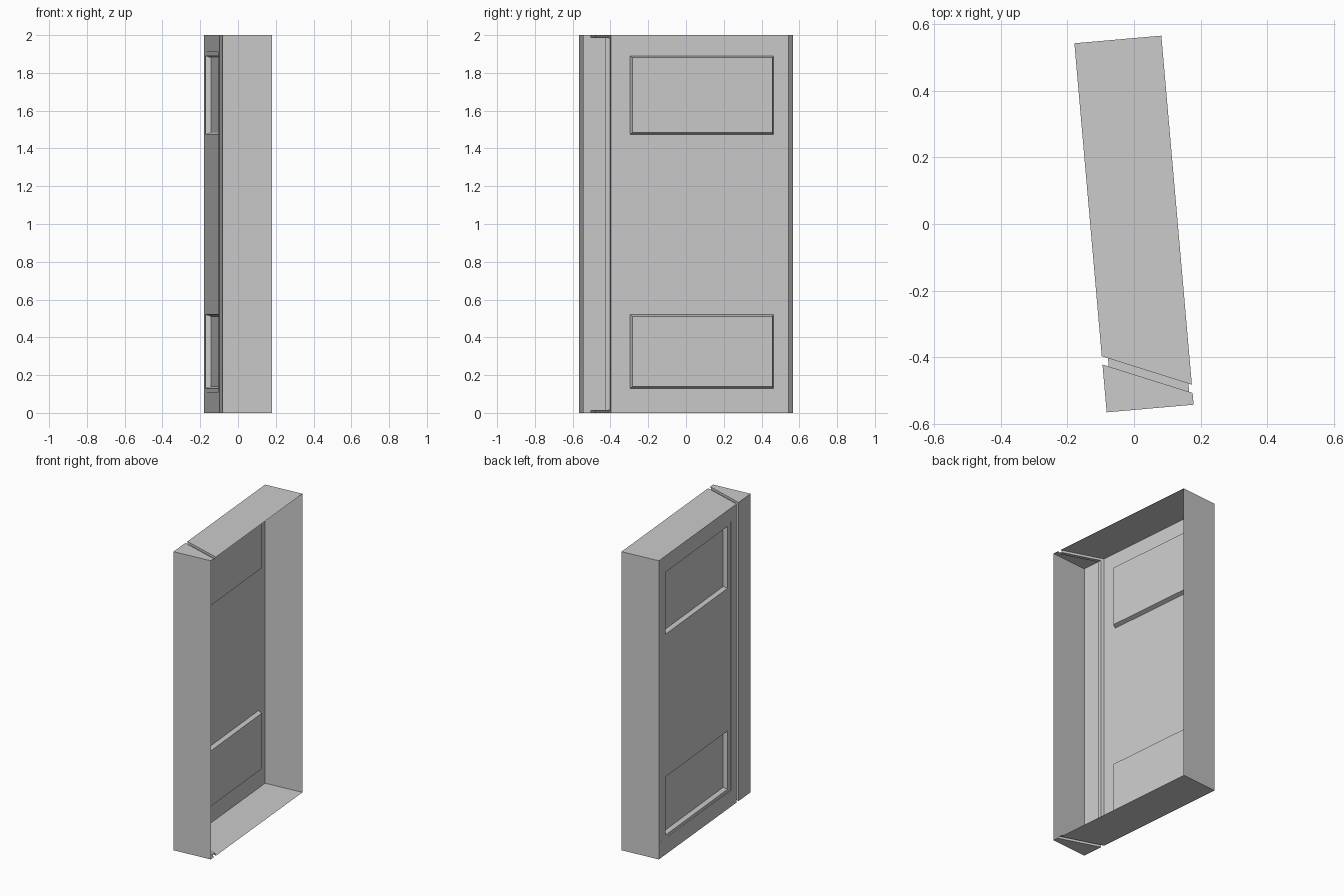
import bpy, bmesh
from math import radians
from mathutils import Vector

if "Cube" in bpy.data.objects:
    bpy.data.objects.remove(bpy.data.objects["Cube"])

TILT = radians(5)          # the whole door leaf is turned about z
W, L, H = 0.131, 0.556, 2  # half thickness, half length, height
SLOPE = -0.414             # slant of the dividing groove


def cut_y(x, base):
    return base + SLOPE * (x + W)


MAIN, WEDGE = -0.387, -0.412   # groove edges measured on the closed face


def finish(name, bm):
    bmesh.ops.remove_doubles(bm, verts=bm.verts, dist=1e-5)
    me = bpy.data.meshes.new(name)
    bm.to_mesh(me)
    bm.free()
    ob = bpy.data.objects.new(name, me)
    ob.rotation_euler.z = TILT
    bpy.context.collection.objects.link(ob)
    return ob


def quads(name, faces):
    bm = bmesh.new()
    for f in faces:
        bm.faces.new([bm.verts.new(p) for p in f])
    return finish(name, bm)


def cap(outline):
    # matching bottom and top sheets
    return [[(x, y, 0) for x, y in reversed(outline)],
            [(x, y, H) for x, y in outline]]


def upright(a, b):
    return [(*a, 0), (*b, 0), (*b, H), (*a, H)]


# main tray: top, bottom and far end; the +x side is open
main = [(-W, cut_y(-W, MAIN)), (W, cut_y(W, MAIN)), (W, L), (-W, L)]
quads("main_tray", cap(main) + [upright(main[2], main[3])])

# wedge tray at the near end, also open on +x
wedge = [(-W, -L), (W, -L), (W, cut_y(W, WEDGE)), (-W, cut_y(-W, WEDGE))]
quads("wedge_tray", cap(wedge) + [upright(wedge[0], wedge[1]),
                                  upright(wedge[3], wedge[0])])

# groove wrapping over top, closed face and bottom
outer = [(W, H), (-W, H), (-W, 0), (W, 0)]
inner = [(W - 0.01, H - 0.015), (-W + 0.018, H - 0.015),
         (-W + 0.018, 0.015), (W - 0.01, 0.015)]


def on(p, base):
    return (p[0], cut_y(p[0], base), p[1])


groove = []
for i in range(3):
    a, b, c, d = outer[i], outer[i + 1], inner[i + 1], inner[i]
    groove.append([on(p, MAIN) for p in (a, b, c, d)])
    groove.append([on(p, WEDGE) for p in (d, c, b, a)])
    groove.append([on(d, MAIN), on(c, MAIN), on(c, WEDGE), on(d, WEDGE)])
quads("dividing_groove", groove)

# closed face: a grid of panels
ys = [MAIN, -0.32, -0.286, 0.477, L]
zs = [0, 0.11, 0.13, 0.52, 1.475, 1.89, 1.91, H]
bm = bmesh.new()
grid = [[bm.verts.new((-W, y, z)) for z in zs] for y in ys]
cells = {}
for i in range(len(ys) - 1):
    for j in range(len(zs) - 1):
        cells[i, j] = bm.faces.new((grid[i][j], grid[i][j + 1],
                                    grid[i + 1][j + 1], grid[i + 1][j]))
bm.normal_update()

# two recessed panels with tapered sides
recesses = [cells[2, 2], cells[2, 4]]
bmesh.ops.inset_individual(bm, faces=recesses, thickness=0.013)
for f in recesses:
    for v in f.verts:
        v.co.x += 0.027

# shallow sunk field around both panels, fading out at the far end
field = [f for f in bm.faces
         if all(v.co.y > -0.321 and 0.109 < v.co.z < 1.911 for v in f.verts)]
res = bmesh.ops.extrude_face_region(bm, geom=field)
for v in [g for g in res["geom"] if isinstance(g, bmesh.types.BMVert)]:
    v.co += Vector((0.004 * (L - v.co.y) / (L + 0.32), 0, 0))
bmesh.ops.delete(bm, geom=[f for f in field if f.is_valid], context="FACES")
finish("panelled_face", bm)
